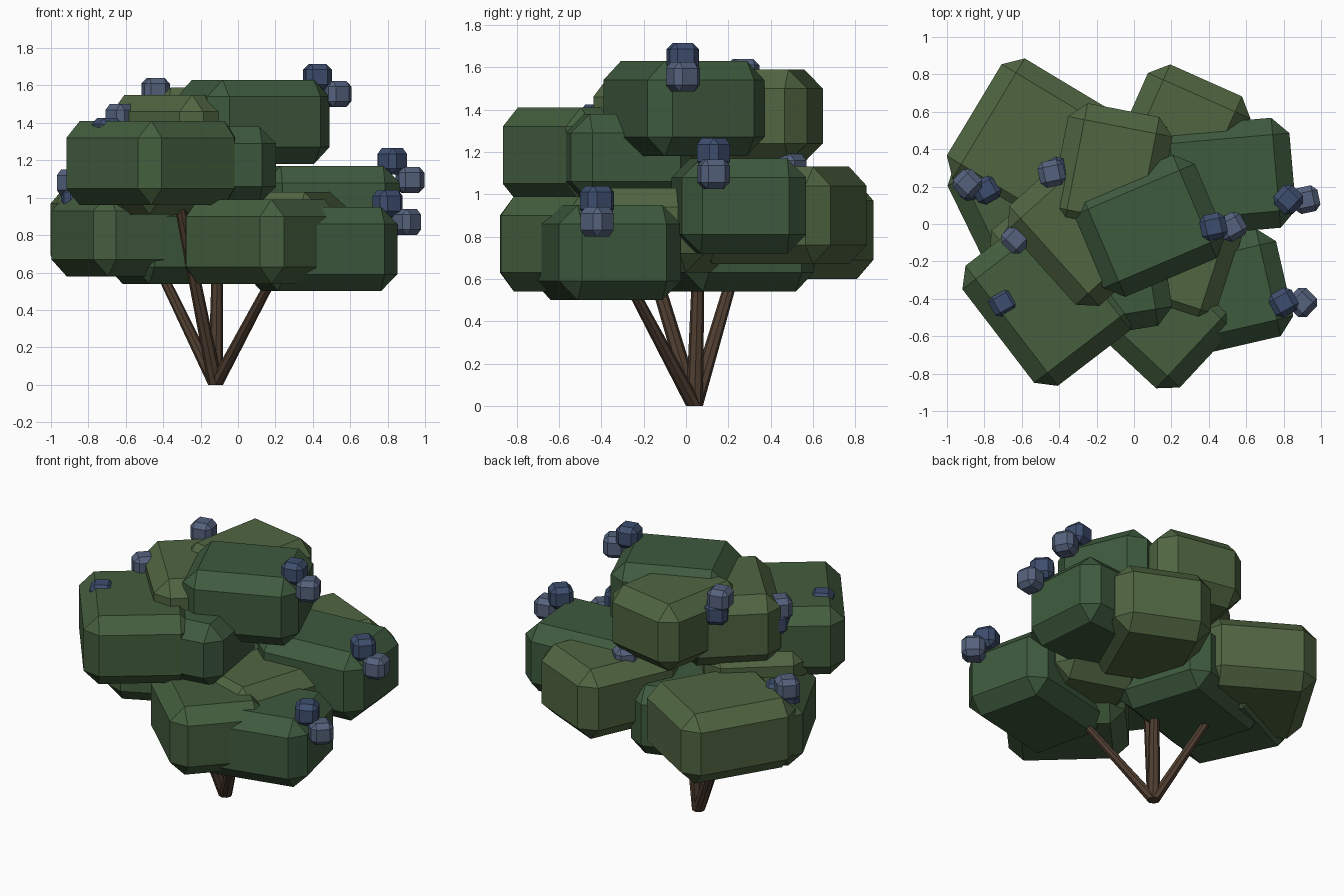
import bpy, bmesh
from math import radians
from mathutils import Vector

if "Cube" in bpy.data.objects:
    bpy.data.objects.remove(bpy.data.objects["Cube"])


def material(name, rgb):
    m = bpy.data.materials.new(name)
    m.diffuse_color = (*rgb, 1)
    m.use_nodes = True
    m.node_tree.nodes["Principled BSDF"].inputs["Base Color"].default_value = m.diffuse_color
    return m


DARK = material("dark_leaf", (0.048, 0.102, 0.048))
MID = material("mid_leaf", (0.058, 0.112, 0.048))
LIGHT = material("light_leaf", (0.08, 0.13, 0.053))
BERRY = material("berry_blue", (0.09, 0.122, 0.205))
DEEP = material("berry_deep_blue", (0.048, 0.076, 0.156))
BARK = material("bark", (0.08, 0.048, 0.03))


def add_object(name, bm, mat):
    mesh = bpy.data.meshes.new(name)
    bm.to_mesh(mesh)
    bm.free()
    mesh.materials.append(mat)
    obj = bpy.data.objects.new(name, mesh)
    bpy.context.collection.objects.link(obj)
    return obj


def chamfered_box(name, center, half, chamfer, angle, mat):
    bm = bmesh.new()
    bmesh.ops.create_cube(bm, size=2)
    bmesh.ops.scale(bm, vec=half, verts=bm.verts)
    bmesh.ops.bevel(bm, geom=bm.edges[:], offset=chamfer, segments=1,
                    profile=0.5, affect='EDGES')
    obj = add_object(name, bm, mat)
    obj.location = center
    obj.rotation_euler.z = radians(angle)
    return obj


# Leaf clumps: x, y, bottom, top, half width, half depth, turn, colour
clumps = [
    ("top_clump", 0.08, -0.01, 1.18, 1.63, 0.355, 0.30, 23, DARK),
    ("back_left_clump", -0.563, 0.435, 0.60, 1.06, 0.34, 0.375, -31, LIGHT),
    ("upper_back_clump", -0.12, 0.28, 1.15, 1.59, 0.285, 0.335, -11, LIGHT),
    ("back_right_clump", 0.243, 0.448, 0.67, 1.13, 0.30, 0.35, -24, LIGHT),
    ("inner_clump", 0.25, -0.17, 0.63, 1.03, 0.28, 0.33, -18, LIGHT),
    ("right_clump", 0.485, 0.25, 0.72, 1.17, 0.365, 0.295, 5, DARK),
    ("lower_right_clump", 0.445, -0.375, 0.50, 0.95, 0.37, 0.295, 13, DARK),
    ("front_clump", 0.125, -0.475, 0.54, 0.99, 0.36, 0.30, -43, MID),
    ("front_left_clump", -0.46, -0.395, 0.96, 1.41, 0.335, 0.405, 37.5, MID),
    ("upper_front_clump", -0.155, -0.285, 0.97, 1.38, 0.33, 0.30, 9, DARK),
    ("upper_left_clump", -0.27, -0.03, 1.10, 1.55, 0.30, 0.36, 42, LIGHT),
    ("middle_left_clump", -0.42, -0.10, 0.91, 1.18, 0.31, 0.27, 40, LIGHT),
    ("left_clump", -0.58, 0.125, 0.58, 1.02, 0.34, 0.345, 26, MID),
    ("lower_middle_clump", -0.27, 0.21, 0.54, 0.99, 0.38, 0.32, 18, DARK),
]
for name, x, y, z0, z1, a, b, turn, mat in clumps:
    chamfered_box(name, (x, y, (z0 + z1) / 2), (a, b, (z1 - z0) / 2),
                  0.09, turn, mat)

# Berries
berries = [
    (0.425, -0.015, 1.645, DEEP), (0.525, -0.015, 1.555, BERRY),
    (0.825, 0.13, 1.195, DEEP), (0.92, 0.13, 1.095, BERRY),
    (0.80, -0.42, 0.97, DEEP), (0.90, -0.42, 0.87, BERRY),
    (-0.44, 0.27, 1.57, BERRY), (-0.42, 0.28, 1.48, DEEP),
    (-0.89, 0.215, 1.08, BERRY), (-0.87, 0.20, 0.99, DEEP),
    (-0.79, 0.185, 1.01, DEEP), (-0.63, -0.08, 1.43, BERRY),
    (-0.62, -0.07, 1.34, DEEP), (-0.70, -0.42, 1.355, DEEP),
    (0.10, 0.49, 1.12, BERRY),
]
for i, (x, y, z, mat) in enumerate(berries):
    chamfered_box(f"berry_{i + 1}", (x, y, z), (0.07, 0.07, 0.07),
                  0.03, 12 + 17 * (i % 3), mat)

# Stems fanning out from one root
root = Vector((-0.12, 0.04, 0.0))
tips = [(-0.33, 0.20, 0.68), (0.32, -0.32, 0.60), (-0.20, -0.30, 1.0),
        (0.01, 0.02, 0.72)]
for i, tip in enumerate(tips):
    tip = Vector(tip)
    bm = bmesh.new()
    bmesh.ops.create_cone(bm, cap_ends=True, segments=8, radius1=0.04,
                          radius2=0.028, depth=1)
    # shear towards the tip so the foot stays flat on the ground
    for v in bm.verts:
        v.co = root + Vector((v.co.x, v.co.y, 0)) + tip * (v.co.z + 0.5)
    add_object(f"stem_{i + 1}", bm, BARK)
